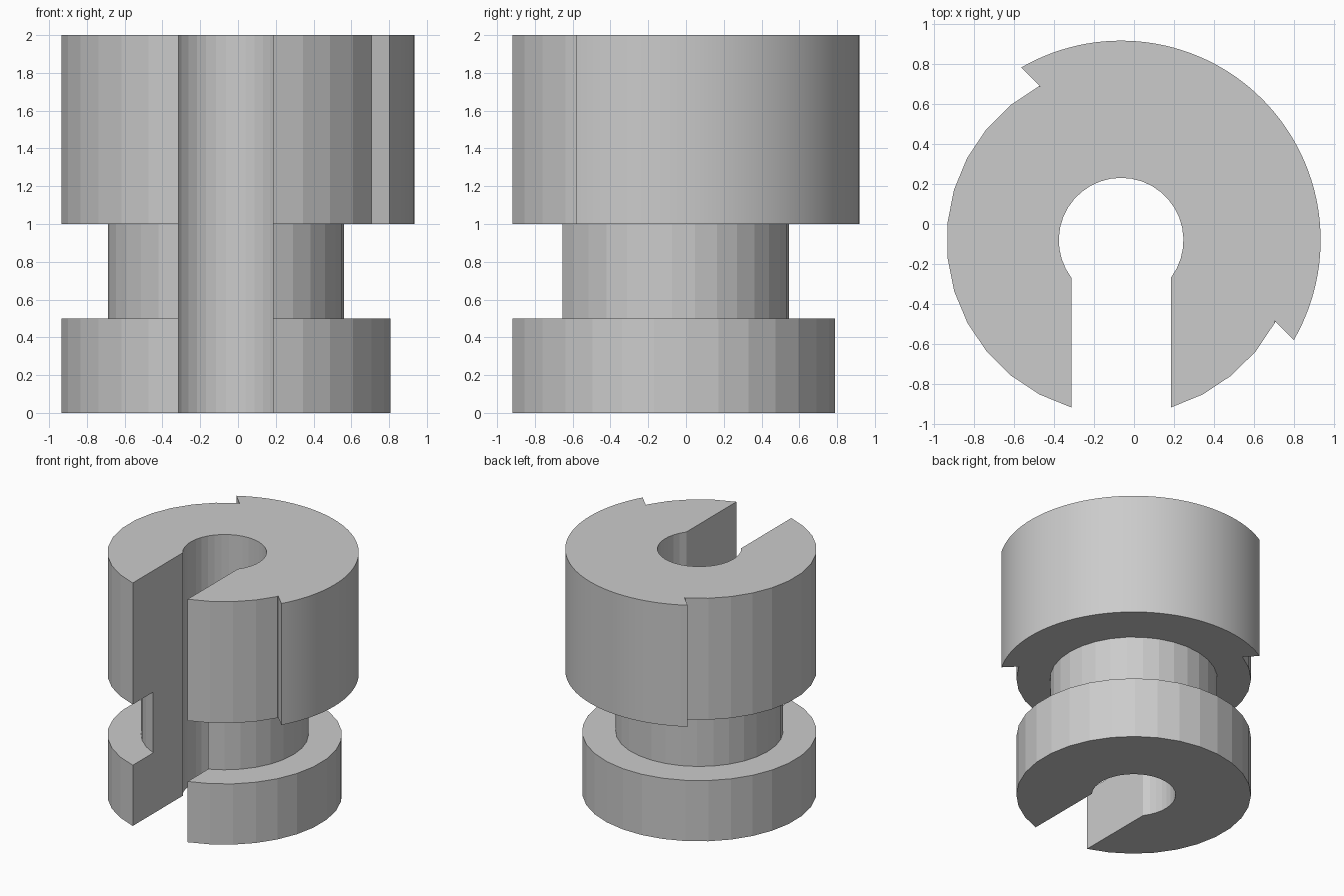
import bpy, bmesh
from math import sin, cos, asin, pi, radians

if "Cube" in bpy.data.objects:
    bpy.data.objects.remove(bpy.data.objects["Cube"])

CX, CY = -0.0645, -0.081        # axis of the body
HALF_SLOT = 0.25


def arc(radius, start, end, steps):
    return [(radius * cos(start + (end - start) * i / steps),
             radius * sin(start + (end - start) * i / steps)) for i in range(steps + 1)]


def open_ring(radius, steps):
    """Counter-clockwise arc from the right slot edge round to the left one."""
    gap = asin(HALF_SLOT / radius)
    return arc(radius, -pi / 2 + gap, 1.5 * pi - gap, steps)


# Plan outlines
base = open_ring(0.875, 29)
neck = open_ring(0.625, 28)
gap = asin(HALF_SLOT / 0.3125)
hole = arc(0.3125, -pi / 2 + gap, 1.5 * pi - gap, 26)
step = 0.098
head = (base[:5] + [(0.866 - step, -0.5 + step)]
        + arc(1.0, radians(-30), radians(120), 60)
        + [(-0.5 + step, 0.866 - step)] + base[17:])

bm = bmesh.new()


def loop(points, z):
    return [bm.verts.new((x + CX, y + CY, z)) for x, y in points]


def wall(low, high):
    for i in range(len(low) - 1):
        bm.faces.new((low[i], low[i + 1], high[i + 1], high[i]))


# Base flange, neck and stepped head
outer = [loop(base, 0), loop(base, 0.5), loop(neck, 0.5),
         loop(neck, 1), loop(head, 1), loop(head, 2)]
for a in (0, 2, 4):
    wall(outer[a], outer[a + 1])

# Bore through the full height
bore = [loop(hole, 0), loop(hole, 2)]
wall(bore[1], bore[0])

# End caps and ledges, each an open C-shaped face
for out, inn in ((outer[0], bore[0]), (outer[1], outer[2]),
                 (outer[4], outer[3]), (outer[5], bore[1])):
    bm.faces.new(out + inn[::-1])

# Both slot walls
for end in (0, -1):
    bm.faces.new([bore[0][end]] + [ring[end] for ring in outer] + [bore[1][end]])

bmesh.ops.recalc_face_normals(bm, faces=bm.faces[:])
bmesh.ops.triangulate(bm, faces=[f for f in bm.faces if len(f.verts) > 4])
mesh = bpy.data.meshes.new("slotted_collar")
bm.to_mesh(mesh)
bm.free()
collar = bpy.data.objects.new("slotted_collar", mesh)
bpy.context.collection.objects.link(collar)

# Smooth only the finely divided head arc; the coarse facets stay flat
bpy.context.view_layer.objects.active = collar
collar.select_set(True)
bpy.ops.object.shade_smooth_by_angle(angle=radians(5))
